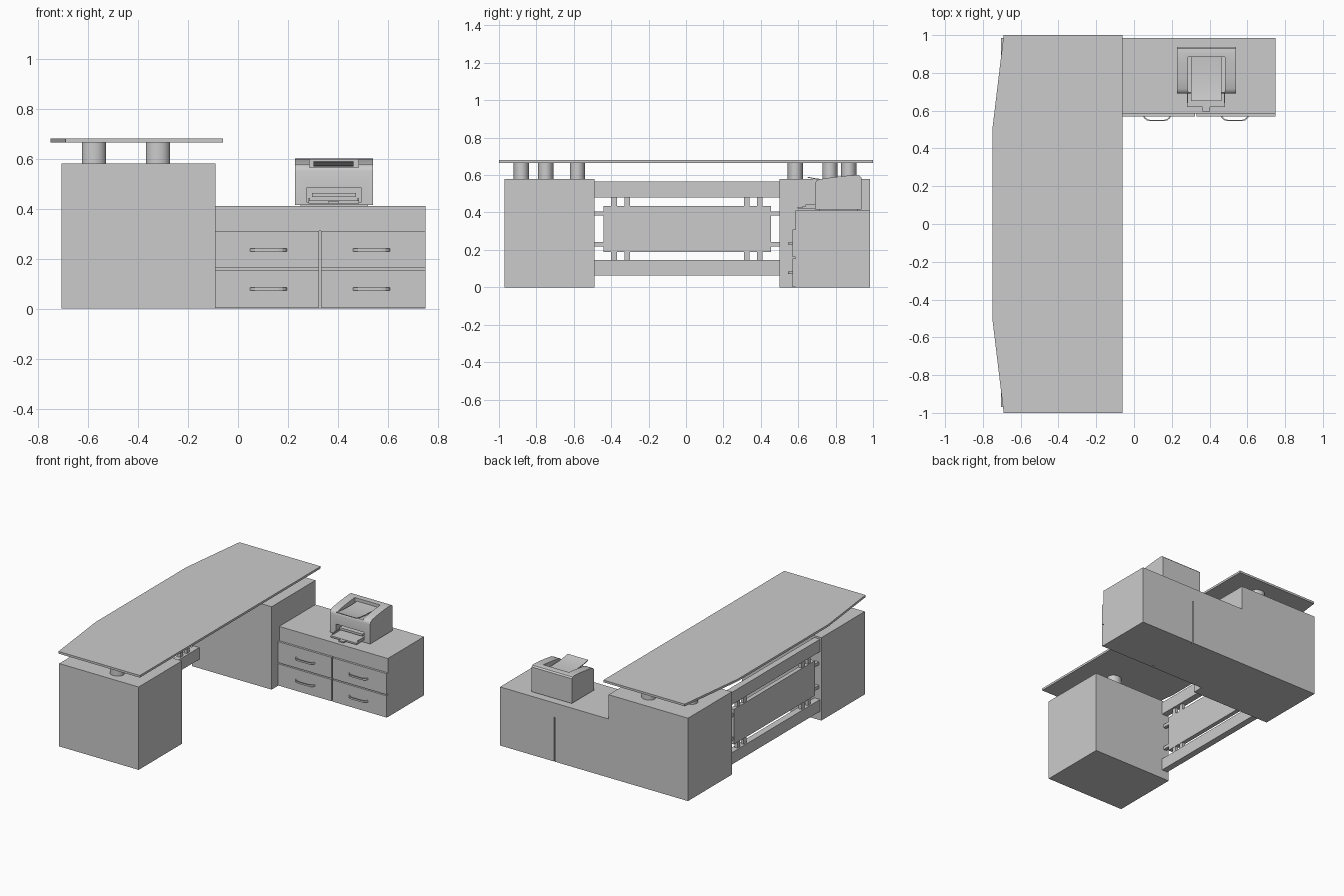
import bpy, bmesh, math
from mathutils import Vector

if "Cube" in bpy.data.objects:
    bpy.data.objects.remove(bpy.data.objects["Cube"])


def finish(name, bm):
    bmesh.ops.recalc_face_normals(bm, faces=bm.faces)
    me = bpy.data.meshes.new(name)
    bm.to_mesh(me)
    bm.free()
    ob = bpy.data.objects.new(name, me)
    bpy.context.collection.objects.link(ob)
    return ob


def box(name, x, y, z):
    bm = bmesh.new()
    bmesh.ops.create_cube(bm, size=1)
    for v in bm.verts:
        v.co = [lo + (c + 0.5) * (hi - lo) for c, (lo, hi) in zip(v.co, (x, y, z))]
    return finish(name, bm)


def prism(name, pts, lo, hi, axis):
    """Extrude a 2D outline along axis: 'z' takes (x, y) points, 'x' takes (y, z) points."""
    bm = bmesh.new()
    co = [(a, b, lo) if axis == 'z' else (lo, a, b) for a, b in pts]
    face = bm.faces.new([bm.verts.new(c) for c in co])
    new = bmesh.ops.extrude_face_region(bm, geom=[face])['geom']
    d = Vector((0, 0, hi - lo)) if axis == 'z' else Vector((hi - lo, 0, 0))
    bmesh.ops.translate(bm, vec=d, verts=[g for g in new if isinstance(g, bmesh.types.BMVert)])
    return finish(name, bm)


def smooth(ob, angle=40):
    bpy.ops.object.select_all(action='DESELECT')
    ob.select_set(True)
    bpy.context.view_layer.objects.active = ob
    bpy.ops.object.shade_smooth_by_angle(angle=math.radians(angle))


def cut(ob, cutter):
    cutter.hide_render = True
    cutter.hide_set(True)
    m = ob.modifiers.new('cut', 'BOOLEAN')
    m.operation, m.object, m.solver = 'DIFFERENCE', cutter, 'EXACT'


# Desk top with a bowed outer edge
prism('desk_top', [(-.06, -1), (-.06, 1), (-.69, 1), (-.75, .5), (-.75, -.5), (-.69, -1)],
      .665, .68, 'z')

# Two pedestals
box('front_pedestal', (-.705, -.09), (-.97, -.49), (0, .58))
box('back_pedestal', (-.705, -.09), (.50, .985), (0, .58))

# Short columns carrying the desk top
for i, (x, y) in enumerate([(-.32, -.88), (-.576, -.75), (-.32, -.58),
                            (-.32, .585), (-.576, .77), (-.32, .87)]):
    n = 32
    ring = [(x + .048 * math.cos(2 * math.pi * k / n), y + .041 * math.sin(2 * math.pi * k / n))
            for k in range(n)]
    smooth(prism(f'column_{i}', ring, .58, .665, 'z'))

# Modesty screen: rails, panel and connecting bars
box('upper_rail', (-.695, -.65), (-.49, .50), (.48, .567))
box('lower_rail', (-.695, -.65), (-.49, .50), (.062, .145))
box('screen_panel', (-.69, -.66), (-.44, .455), (.19, .435))
for z in ((.145, .19), (.435, .48)):
    for y in (-.385, -.315, .325, .395):
        box('upright_bar', (-.685, -.662), (y - .015, y + .015), z)
for z in (.23, .395):
    for y in ((-.49, -.44), (.455, .50)):
        box('side_bar', (-.685, -.662), y, (z - .011, z + .011))

# Side cabinet: top section, two carcasses, recessed divider
box('cabinet_top', (-.09, .75), (.585, .985), (.31, .41))
box('cabinet_divider', (.322, .333), (.60, .97), (0, .31))
for x in ((-.09, .323), (.332, .75)):
    box('cabinet_carcass', x, (.585, .985), (0, .31))
    for z in ((.003, .155), (.163, .31)):
        box('drawer_front', x, (.57, .585), z)

# Bowed drawer handles
for x in (.122, .534):
    for z in (.078, .234):
        half = [(.075, .572), (.068, .560), (.055, .549), (.04, .545)]
        inner = [(.036, .551), (.052, .555), (.062, .564), (.066, .572)]
        outline = ([(x - a, b) for a, b in half] + [(x + a, b) for a, b in half[::-1]]
                   + [(x + a, b) for a, b in inner[::-1]] + [(x - a, b) for a, b in inner])
        prism('drawer_handle', outline, z - .006, z + .006, 'z')

# Printer body: side profile, with top recess and front opening cut out
body = prism('printer_body', [(.69, .415), (.69, .55), (.693, .562), (.70, .571), (.715, .578),
                              (.775, .587), (.85, .596), (.91, .60), (.928, .597), (.937, .588),
                              (.937, .415)], .228, .54, 'x')
cut(body, prism('top_recess_cutter', [(.66, .567), (.885, .555), (.885, .65), (.66, .65)],
                .285, .482, 'x'))
cut(body, box('front_opening_cutter', (.275, .492), (.66, .77), (.425, .484)))
smooth(body, 30)
box('printer_foot', (.25, .52), (.71, .92), (.408, .416))

# Printer paper trays
box('front_tray', (.281, .483), (.62, .77), (.421, .432))
for x in (.281, .477):
    box('tray_side', (x, x + .006), (.64, .77), (.43, .442))
box('tray_tab', (.362, .402), (.595, .62), (.421, .430))
box('inner_tray', (.295, .472), (.70, .77), (.447, .462))
top = [(.885, .577), (.82, .574), (.74, .577), (.69, .583), (.65, .591)]
smooth(prism('paper_rest', top + [(a, b - .005) for a, b in top[::-1]], .302, .462, 'x'))
